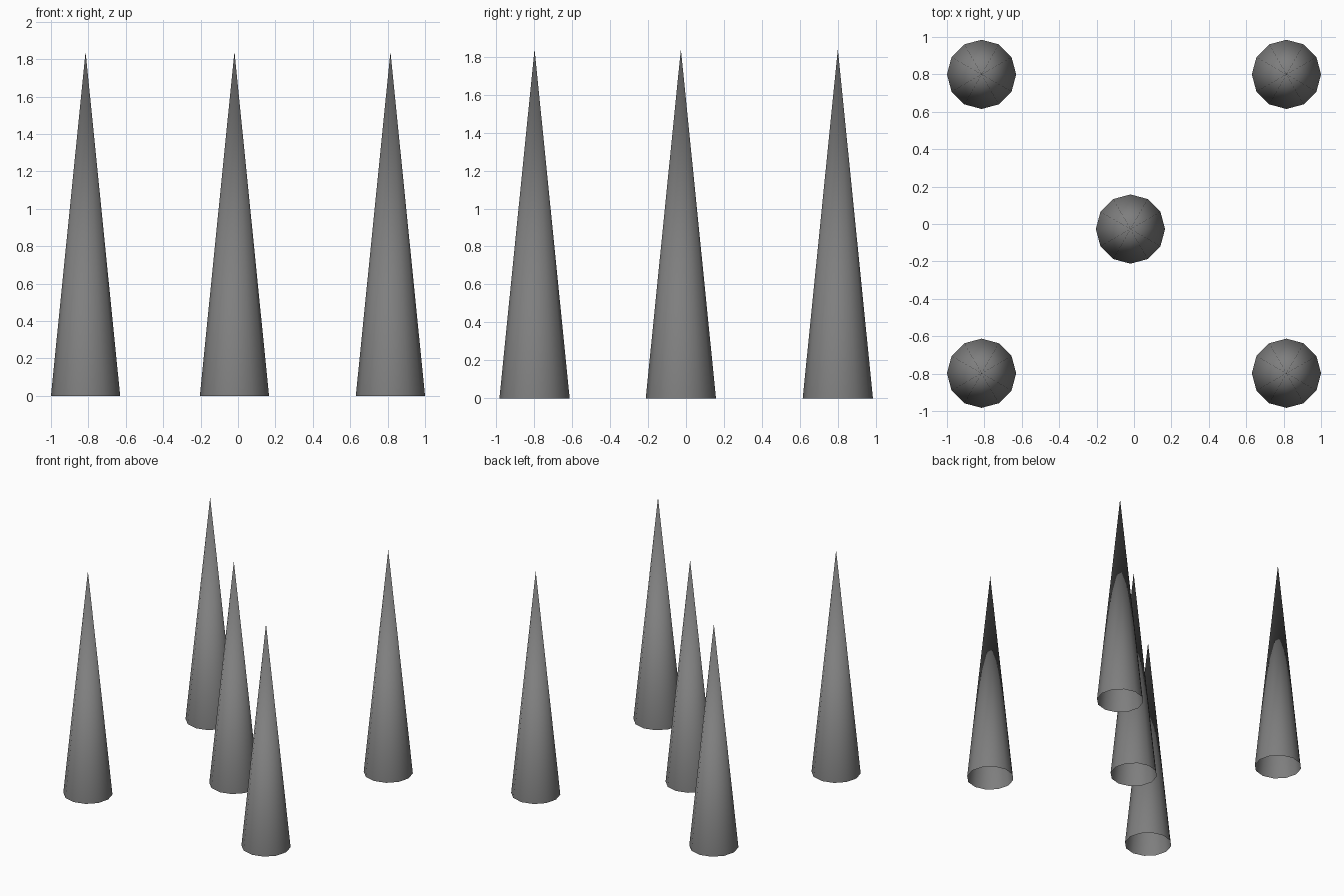
import bpy, bmesh
from mathutils import Matrix

if "Cube" in bpy.data.objects:
    bpy.data.objects.remove(bpy.data.objects["Cube"])

grey = bpy.data.materials.new("mid_grey")
grey.diffuse_color = (0.21, 0.21, 0.21, 1)
grey.use_nodes = True
grey.node_tree.nodes["Principled BSDF"].inputs["Base Color"].default_value = grey.diffuse_color

RADIUS, HEIGHT, SIDES = 0.185, 1.84, 12


def spike(name, x, y):
    """Smooth twelve-sided cone, open underneath, with a shared tip."""
    bm = bmesh.new()
    bmesh.ops.create_cone(bm, cap_ends=False, segments=SIDES,
                          radius1=RADIUS, radius2=0, depth=HEIGHT,
                          matrix=Matrix.Translation((0, 0, HEIGHT / 2)))
    bmesh.ops.remove_doubles(bm, verts=bm.verts, dist=0.0001)
    for f in bm.faces:
        f.smooth = True
    mesh = bpy.data.meshes.new(name)
    bm.to_mesh(mesh)
    bm.free()
    mesh.materials.append(grey)
    ob = bpy.data.objects.new(name, mesh)
    ob.location = (x, y, 0)
    bpy.context.collection.objects.link(ob)


# Four corner spikes
for side, x in (("left", -0.815), ("right", 0.815)):
    for end, y in (("front", -0.798), ("back", 0.8)):
        spike(f"{end}_{side}_spike", x, y)

# Centre spike, slightly off the middle
spike("centre_spike", -0.019, -0.027)
